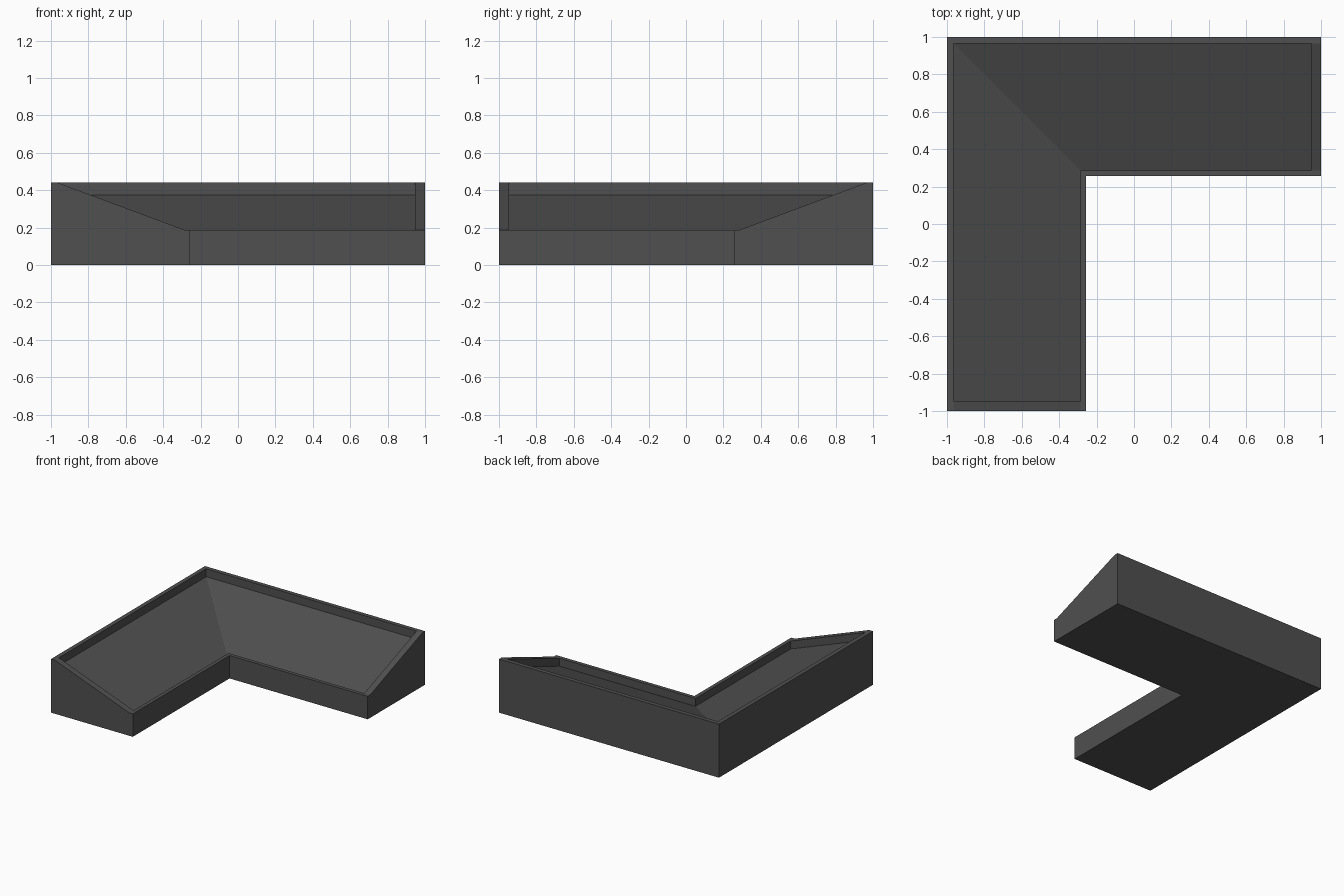
import bpy
import bmesh

if "Cube" in bpy.data.objects:
    bpy.data.objects.remove(bpy.data.objects["Cube"])

grey = bpy.data.materials.new("dark grey")
grey.diffuse_color = (0.08, 0.08, 0.08, 1)
grey.use_nodes = True
grey.node_tree.nodes["Principled BSDF"].inputs["Base Color"].default_value = grey.diffuse_color

# Cross-section: (distance from the outer wall, height)
PROFILE = [(0, 0), (0, 0.44), (0.035, 0.44), (0.713, 0.188), (0.744, 0.188), (0.744, 0)]
SLOPE = 2            # profile segment holding the recessed panel
DEPTH = 0.065
END = 0.947          # inner edge of the end rims

# Stations along the L: front arm, mitred corner, right arm
stations = [
    lambda d: (-1 + d, -1),
    lambda d: (-1 + d, -END),
    lambda d: (-1 + d, 1 - d),
    lambda d: (END, 1 - d),
    lambda d: (1, 1 - d),
]

bm = bmesh.new()
rings = [[bm.verts.new((*s(d), z)) for d, z in PROFILE] for s in stations]
n = len(PROFILE)
panels = []
for i in range(len(rings) - 1):
    a, b = rings[i], rings[i + 1]
    for j in range(n):
        k = (j + 1) % n
        f = bm.faces.new((a[j], a[k], b[k], b[j]))
        if j == SLOPE and i in (1, 2):
            panels.append(f)

# End caps
bm.faces.new(rings[0])
bm.faces.new(rings[-1][::-1])
bmesh.ops.recalc_face_normals(bm, faces=bm.faces[:])

# Sink the sloped panels straight down to leave a raised rim
ret = bmesh.ops.extrude_face_region(bm, geom=panels)
sunk = [g for g in ret["geom"] if isinstance(g, bmesh.types.BMVert)]
bmesh.ops.translate(bm, verts=sunk, vec=(0, 0, -DEPTH))
old = [f for f in panels if f.is_valid]
if old:
    bmesh.ops.delete(bm, geom=old, context='FACES')
bmesh.ops.recalc_face_normals(bm, faces=bm.faces[:])

mesh = bpy.data.meshes.new("corner_tray")
bm.to_mesh(mesh)
bm.free()
mesh.materials.append(grey)
obj = bpy.data.objects.new("corner_tray", mesh)
bpy.context.collection.objects.link(obj)
